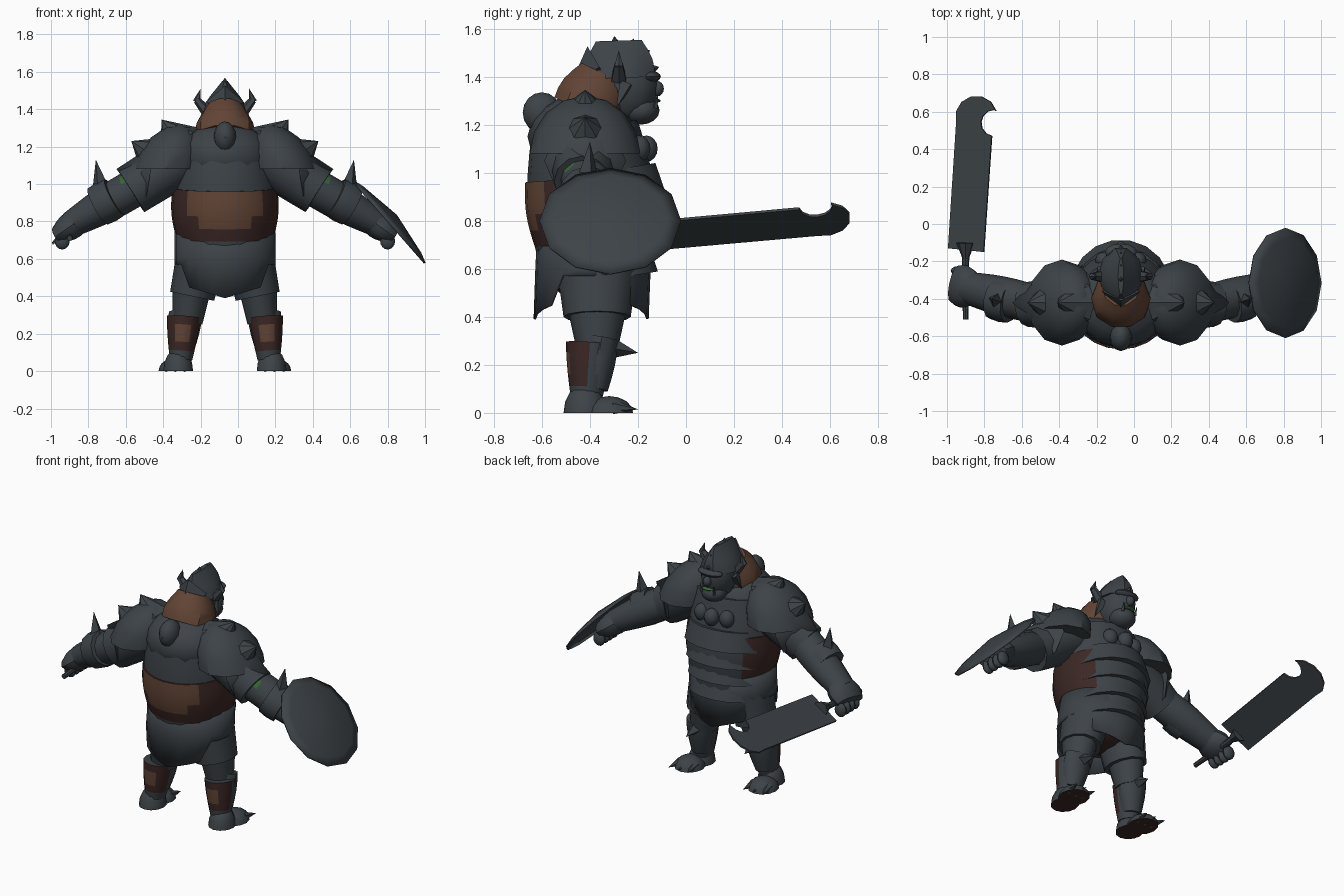
import bpy, bmesh, math
from mathutils import Vector, Matrix

cube = bpy.data.objects.get("Cube")
if cube:
    bpy.data.objects.remove(cube)

MIDLINE = -.07  # the body's plane of symmetry, from which all x values are measured


def material(name, red, green, blue):
    mat = bpy.data.materials.new(name)
    mat.use_nodes = True
    mat.diffuse_color = (red, green, blue, 1)
    mat.node_tree.nodes["Principled BSDF"].inputs["Base Color"].default_value = mat.diffuse_color
    return mat


SLATE = material("slate grey", .046, .056, .064)
BROWN = material("leather brown", .12, .058, .035)
DARK = material("dark brown", .044, .021, .018)
GREEN = material("green skin", .035, .14, .035)


def finish(bm, name, mat, mirror=False, thickness=0, sharp=35):
    bmesh.ops.remove_doubles(bm, verts=bm.verts, dist=.0001)
    bmesh.ops.recalc_face_normals(bm, faces=bm.faces)
    mesh = bpy.data.meshes.new(name)
    bm.to_mesh(mesh)
    bm.free()
    mesh.materials.append(mat)
    mesh.shade_smooth()
    mesh.set_sharp_from_angle(angle=math.radians(sharp))
    part = bpy.data.objects.new(name, mesh)
    part.location.x = MIDLINE
    bpy.context.collection.objects.link(part)
    if mirror:
        part.modifiers.new("mirror", "MIRROR").use_mirror_merge = False
    if thickness:
        part.modifiers.new("thickness", "SOLIDIFY").thickness = thickness
    return part


def tube(name, start, end, mat=SLATE, bulge=0, steps=4, sides=12, caps=True, **options):
    """Taper between two ellipses, each (x, y, z, radius, depth radius), swelling in the middle."""
    bm = bmesh.new()
    start, end = Vector(start), Vector(end)
    along = (end - start).to_3d().normalized()
    across = Vector((0, 1, 0)).cross(along).normalized()
    deep = along.cross(across)
    loops = []
    for step in range(steps + 1):
        t = step / steps
        ring = start.lerp(end, t)
        swell = 1 + bulge * math.sin(math.pi * t)
        loop = []
        for k in range(sides):
            turn = math.tau * k / sides
            offset = across * ring[3] * math.cos(turn) + deep * ring[4] * math.sin(turn)
            loop.append(bm.verts.new(ring.to_3d() + offset * swell))
        loops.append(loop)
    for low, high in zip(loops, loops[1:]):
        for k in range(sides):
            after = (k + 1) % sides
            bm.faces.new((low[k], low[after], high[after], high[k]))
    if caps:
        bm.faces.new(loops[0])
        bm.faces.new(loops[-1])
    return finish(bm, name, mat, **options)


def spike(name, base, tip, radius, sides=4, **options):
    base, tip = Vector(base), Vector(tip)
    reach = tip - base
    place = Matrix.Translation((base + tip) / 2) @ reach.to_track_quat("Z", "Y").to_matrix().to_4x4()
    bm = bmesh.new()
    bmesh.ops.create_cone(bm, cap_ends=True, segments=sides, radius1=radius, radius2=0,
                          depth=reach.length, matrix=place)
    return finish(bm, name, SLATE, **options)


def lump(name, at, size, mat=SLATE, dome=False, lean=0, **options):
    """Ellipsoid, or a flat-bottomed dome that may lean sideways."""
    bm = bmesh.new()
    bmesh.ops.create_uvsphere(bm, u_segments=12, v_segments=8, radius=1)
    for v in bm.verts:
        if dome:
            v.co.z = max(v.co.z, 0)
        v.co = Vector(c * s for c, s in zip(v.co, size))
        v.co.x += lean * v.co.z
        v.co += Vector(at)
    return finish(bm, name, mat, **options)


def paint(part, mat, rule):
    part.data.materials.append(mat)
    for face in part.data.polygons:
        if rule(face.center, face.normal):
            face.material_index = len(part.data.materials) - 1


# Torso and pelvis
tube("belly", (0, -.37, .6, .23, .23), (0, -.42, 1.2, .24, .22), bulge=.18, steps=6, sides=20)
lump("chest", (0, -.43, 1.15), (.26, .23, .18))
lump("pelvis", (0, -.38, .58), (.24, .2, .12), DARK)

# Broad leather belt, showing on the back and sides
belt = tube("belt", (0, -.38, .71, .26, .25), (0, -.4, .98, .28, .27), bulge=.06, steps=8, sides=24)
paint(belt, DARK, lambda c, n: c.y < -.22)
paint(belt, BROWN, lambda c, n: c.y < -.4 and .76 < c.z < .95 and abs(c.x) < (.19 if c.z > .82 else .14))

# Overlapping belly plates on the front
for i in range(4):
    top = 1 - i * .11
    wide = .27 - i / 100
    tube("belly_plate", (0, -.35, top - .12, wide, wide), (0, -.37, top, wide - .02, wide - .02),
         steps=1, sides=18)

# Skirt with a pointed flap at front and back
skirt = tube("skirt", (0, -.395, .45, .27, .24), (0, -.38, .74, .27, .24), steps=2, sides=24,
             caps=False, thickness=.01)
for v in skirt.data.vertices:
    if v.co.z < .5:
        v.co.z = .39 + .3 * abs(v.co.x) if abs(v.co.x) < .21 else .57

# Legs
tube("thigh_wrap", (.175, -.37, .4, .12, .14), (.13, -.37, .62, .13, .17), mirror=True)
tube("knee", (.2, -.37, .26, .08, .085), (.18, -.37, .42, .1, .12), mirror=True)
shin = tube("lower_leg", (.235, -.415, .06, .06, .065), (.22, -.4, .29, .09, .1), steps=5, bulge=.05, mirror=True)
paint(shin, DARK, lambda c, n: .1 < c.z and n.y < -.2)
paint(shin, BROWN, lambda c, n: .16 < c.z < .24 and n.y < -.85)
tube("greave", (.23, -.385, .1, .06, .06), (.21, -.35, .31, .09, .07), bulge=.1, mirror=True)
spike("knee_spike", (.21, -.31, .27), (.21, -.2, .25), .045, mirror=True)
for name, at, size in [("heel", (.25, -.42, 0), (.08, .09, .12)), ("forefoot", (.265, -.32, 0), (.09, .1, .07))]:
    foot = lump(name, at, size, dome=True, mirror=True)
    paint(foot, DARK, lambda c, n: n.z < -.9)
for side in (-1, 0, 1):
    spike("toe", (.265 + side * .05, -.3, .025), (.27 + side * .07, -.2, .015), .03, sides=6, mirror=True)

# Arms
tube("sleeve", (.2, -.42, 1.15, .14, .16), (.5, -.43, .96, .13, .12), mirror=True)
arm = tube("forearm", (.45, -.43, 1, .1, .1), (.83, -.34, .78, .07, .085), bulge=.15, steps=6, mirror=True)
paint(arm, GREEN, lambda c, n: .5 < c.x < .57 and n.y < -.3 and n.z > .5)
tube("bracer_cuff", (.59, -.42, .93, .11, .11), (.68, -.4, .88, .11, .11), bulge=.05, steps=2, mirror=True)
spike("bracer_spike", (.66, -.41, .95), (.69, -.4, 1.13), .055, mirror=True)
tube("fist", (.79, -.35, .8, .07, .09), (.89, -.32, .73, .05, .1), bulge=.2, mirror=True)
for i in range(4):
    lump("finger", (.87, -.25 - i * .045, .695), (.04, .025, .045), mirror=True)

# Shoulder armour with overlapping pointed plates
lump("shoulder_dome", (.315, -.42, 1.08), (.185, .23, .24), dome=True, lean=-.3, mirror=True)
for base, tip, radius in [((.24, 1.22), (.34, 1.345), .13), ((.35, 1.13), (.5, 1.23), .15), ((.4, 1.05), (.58, 1.08), .17)]:
    spike("shoulder_point", (base[0], -.42, base[1]), (tip[0], -.42, tip[1]), radius, sides=8, mirror=True)

# Cowl, back boss and necklace
tube("cowl", (0, -.42, 1.25, .16, .15), (0, -.34, 1.41, .1, .11), BROWN, bulge=.15, sides=10)
lump("back_boss", (0, -.6, 1.25), (.06, .08, .085))
for side in (-1, 0, 1):
    lump("necklace_skull", (side * .09, -.165 - abs(side) * .03, 1.1), (.048, .047, .055))

# Head and face
lump("head", (0, -.25, 1.36), (.105, .135, .15))
lump("jaw", (0, -.19, 1.26), (.08, .08, .06))
lump("nose", (0, -.12, 1.35), (.026, .028, .032))
lump("brow", (0, -.15, 1.4), (.085, .045, .025))
lump("lower_lip", (0, -.125, 1.3), (.04, .02, .008), GREEN)
spike("tusk", (.045, -.13, 1.27), (.05, -.115, 1.33), .012, mirror=True)

# Helmet with crest and horns
tube("helmet", (0, -.275, 1.395, .12, .15), (0, -.28, 1.55, .015, .1), bulge=.15, sides=10)
spike("neck_guard", (0, -.36, 1.44), (0, -.48, 1.37), .1)
for i in range(5):
    turn = math.radians(15 + 27 * i)
    outward = Vector((0, math.cos(turn), math.sin(turn)))
    centre = Vector((0, -.28, 1.395))
    spike("crest_spike", centre + outward * .1, centre + outward * .175, .05)
tube("horn_root", (.1, -.28, 1.39, .03, .035), (.15, -.28, 1.45, .02, .02), sides=6, steps=1, mirror=True)
spike("horn_tip", (.15, -.28, 1.44), (.13, -.28, 1.51), .022, sides=6, mirror=True)
spike("cheek_guard", (.1, -.25, 1.37), (.13, -.29, 1.27), .035, mirror=True)

# Round shield on the left arm
tube("shield", (.88, -.315, .8, .293, .295), (.92, -.315, .835, 0, 0), bulge=.25, steps=3,
     caps=False, thickness=.01, sharp=40)


def arc(x, y, radius, first, last, count=7):
    turns = [math.radians(first + (last - first) * k / (count - 1)) for k in range(count)]
    return [(x + radius * math.cos(t), y + radius * math.sin(t)) for t in turns]


# Hooked cleaver in the right hand: a straight blade, a round notch and a curled tip
outline = [(-.92, -.13), (-.73, -.15)] + arc(-.675, .54, .07, 260, 90) + arc(-.77, .575, .11, 15, 195)
bm = bmesh.new()
blade = bm.faces.new([bm.verts.new((x, y, .755 + .6 * (x + .8) + .05 * y)) for x, y in outline])
moved = bmesh.ops.extrude_face_region(bm, geom=[blade])["geom"]
bmesh.ops.translate(bm, vec=(-.005, 0, .01), verts=[g for g in moved if isinstance(g, bmesh.types.BMVert)])
finish(bm, "cleaver_blade", SLATE, sharp=20)
tube("cleaver_handle", (-.83, -.51, .71, .015, .015), (-.83, -.13, .74, .02, .02), steps=1, sides=8)
spike("cleaver_collar", (-.83, -.1, .745), (-.83, -.23, .735), .05, sides=8)
